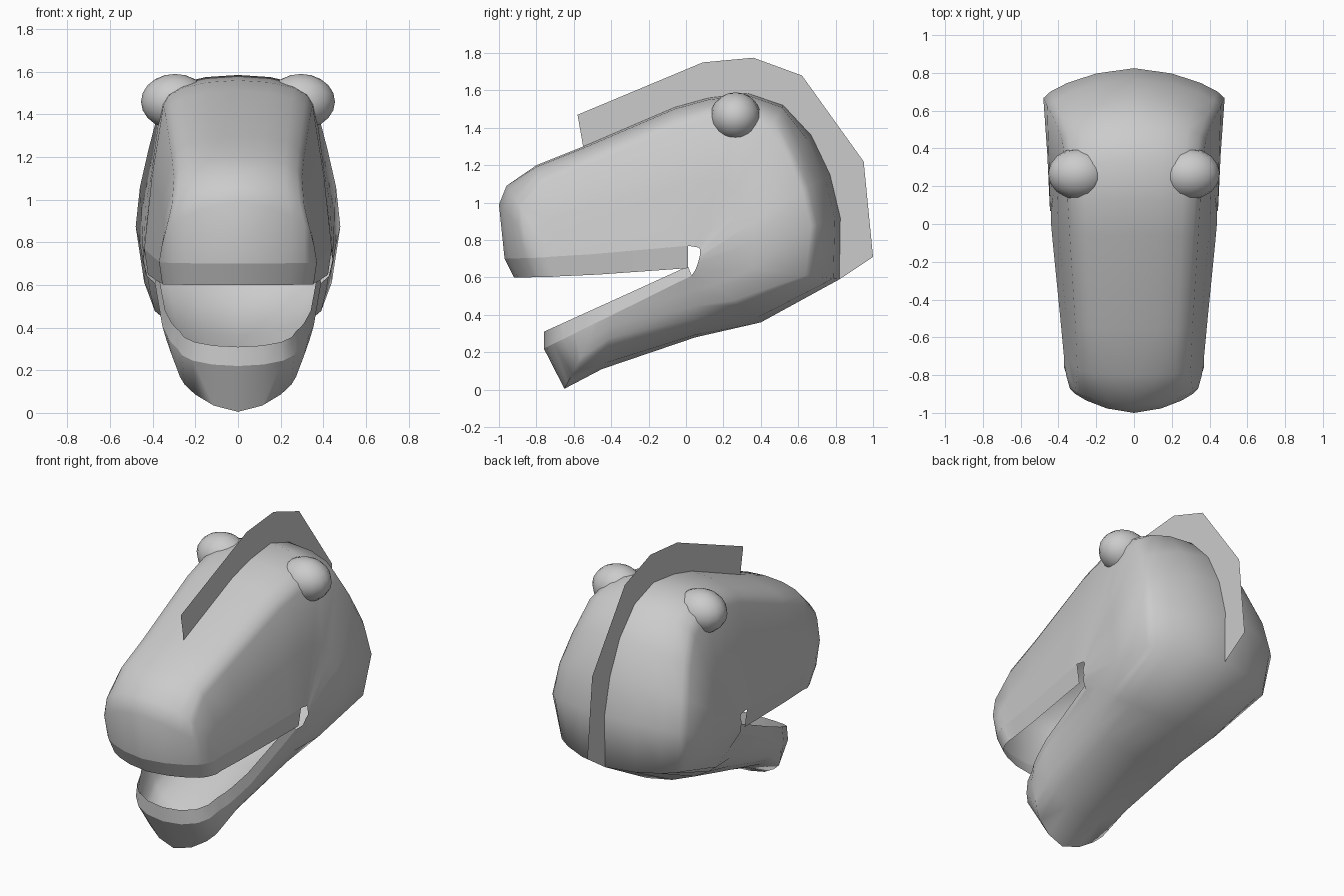
import bpy, bmesh
from mathutils import Vector

if "Cube" in bpy.data.objects:
    bpy.data.objects.remove(bpy.data.objects["Cube"])


def make_object(name, verts, faces, mirror=True, angle=0.7):
    mesh = bpy.data.meshes.new(name)
    mesh.from_pydata(verts, [], faces)
    bm = bmesh.new()
    bm.from_mesh(mesh)
    bmesh.ops.recalc_face_normals(bm, faces=bm.faces)
    bm.to_mesh(mesh)
    bm.free()
    ob = bpy.data.objects.new(name, mesh)
    bpy.context.collection.objects.link(ob)
    bpy.ops.object.select_all(action='DESELECT')
    ob.select_set(True)
    bpy.context.view_layer.objects.active = ob
    if mirror:
        m = ob.modifiers.new("mirror", 'MIRROR')
        m.use_axis = (True, False, False)
        m.merge_threshold = 0.001
        bpy.ops.object.modifier_apply(modifier=m.name)
    bpy.ops.object.shade_smooth_by_angle(angle=angle)
    return ob


def grid_faces(rows, cols):
    return [(r * cols + c, r * cols + c + 1, (r + 1) * cols + c + 1, (r + 1) * cols + c)
            for r in range(rows - 1) for c in range(cols - 1)]


# Head shell: ribs fan around the mouth hinge, from upper lip over the back to the jaw rim.
# Each rib: centreline y, z; mouth edge y, z; corner half width, edge half width, corner position
RIBS = [
    (-.97, .70, -.76, .707, .34, .37, .65),
    (-1.0, .99, -.74, .71, .34, .37, .50),
    (-.96, 1.09, -.71, .712, .31, .37, .30),
    (-.80, 1.20, -.66, .715, .30, .375, .20),
    (-.55, 1.30, -.50, .725, .31, .39, .18),
    (-.06, 1.51, -.10, .76, .34, .43, .15),
    (.12, 1.56, .01, .77, .35, .44, .15),
    (.33, 1.585, .07, .76, .36, .44, .15),
    (.52, 1.52, .075, .75, .38, .44, .17),
    (.67, 1.36, .075, .735, .42, .44, .20),
    (.77, 1.15, .075, .72, .46, .445, .21),
    (.825, .92, .07, .70, .48, .445, .21),
    (.82, .59, .065, .68, .44, .435, .24),
    (.40, .36, .05, .64, .39, .425, .42),
    (.05, .28, .03, .61, .345, .39, .50),
    (-.45, .11, -.38, .407, .305, .355, .55),
    (-.65, .005, -.46, .368, .272, .335, .45),
    (-.76, .22, -.50, .348, .285, .325, .65),
]
POINTED = {0, 1, 2, 9, 10, 11, 12, 13, 15, 16}
ribs = []
for i, (py, pz, qy, qz, wc, we, c) in enumerate(RIBS):
    a, b, d = (.18, .5, .78) if i in POINTED else (.08, .3, .6)
    steps = [(0, 0), (a * c, .42 * wc), (b * c, .74 * wc), (d * c, .92 * wc), (c, wc),
             ((1 + c) / 2, wc + .6 * (we - wc)), (1, we)]
    ribs.append([Vector((x, py + t * (qy - py), pz + t * (qz - pz))) for t, x in steps])
make_object("head_shell", [p for r in ribs for p in r], grid_faces(len(ribs), 7), angle=1.2)


# Tooth bands hanging from the upper lip and standing on the jaw rim
def tooth_band(name, rim, front_shift, rear_shift):
    a, b = rim[0].y, rim[-1].y
    edge = []
    for p in rim:
        f = (p.y - a) / (b - a)
        s = Vector(front_shift).lerp(Vector(rear_shift), f)
        edge.append(Vector((p.x * .96, p.y + s.y, p.z + s.z)))
    make_object(name, rim + edge, grid_faces(2, len(rim)))


tooth_band("upper_teeth", ribs[0] + [r[-1] for r in ribs[1:7]], (0, .05, -.10), (0, 0, -.12))
tooth_band("lower_teeth", ribs[-1] + [r[-1] for r in ribs[-2:-5:-1]], (0, 0, .09), (0, -.02, .05))

# Bulging eyes, stretched inward so they merge into the brow
for side, s in (("right", 1), ("left", -1)):
    bpy.ops.mesh.primitive_uv_sphere_add(segments=16, ring_count=10, radius=1,
                                         location=(s * .295, .265, 1.46),
                                         scale=(.16, .135, .13))
    eye = bpy.context.object
    eye.name = side + "_eye"
    bpy.ops.object.shade_smooth()

# Flat crest along the centreline
outer = [(-.58, 1.47), (.09, 1.75), (.36, 1.775), (.62, 1.68), (.95, 1.22), (1.0, .71), (.82, .59)]
inner = [(-.55, 1.30), (.10, 1.55), (.33, 1.58), (.52, 1.515), (.77, 1.14), (.82, .92), (.815, .59)]
make_object("crest", [(0, y, z) for y, z in outer + inner], grid_faces(2, 7), mirror=False)
